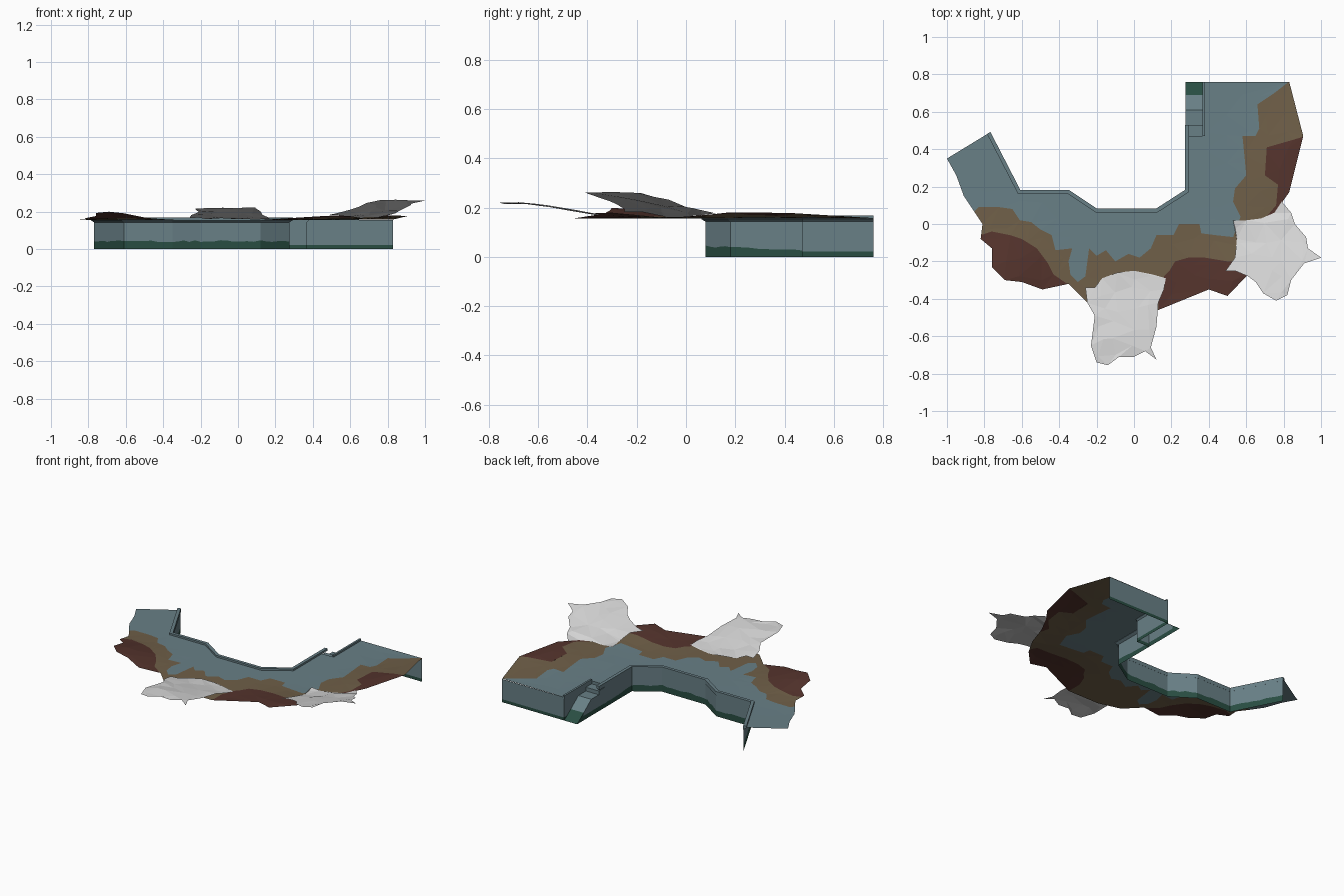
import bpy, math, random
from mathutils import Vector
from mathutils.geometry import delaunay_2d_cdt

if "Cube" in bpy.data.objects:
    bpy.data.objects.remove(bpy.data.objects["Cube"])

random.seed(4)
TOP = 0.155


def material(name, r, g, b):
    m = bpy.data.materials.new(name)
    m.diffuse_color = (r, g, b, 1)
    m.use_nodes = True
    m.node_tree.nodes["Principled BSDF"].inputs["Base Color"].default_value = m.diffuse_color
    return m


STONE = material("blue grey stone", 0.14, 0.215, 0.24)
EARTH = material("brown earth", 0.16, 0.115, 0.065)
CLAY = material("dark red clay", 0.09, 0.034, 0.026)
ALGAE = material("green algae", 0.022, 0.075, 0.055)
ROCK = material("pale rock", 0.68, 0.68, 0.68)


def make(name, verts, faces, mats, index=None):
    me = bpy.data.meshes.new(name)
    me.from_pydata([tuple(v) for v in verts], [], faces)
    for m in mats:
        me.materials.append(m)
    if index:
        me.polygons.foreach_set("material_index", index)
    me.update()
    ob = bpy.data.objects.new(name, me)
    bpy.context.collection.objects.link(ob)
    return ob


def pairs(s):
    n = [float(v) / 100 for v in s]
    return list(zip(n[::2], n[1::2]))


def inside(p, poly):
    hit = False
    for (ax, ay), (bx, by) in zip(poly, poly[1:] + poly[:1]):
        if (ay > p[1]) != (by > p[1]) and p[0] < (bx - ax) * (p[1] - ay) / (by - ay) + ax:
            hit = not hit
    return hit


def ground(x, y):
    z = TOP
    for cx, cy, sx, sy, a in ((-.7, -.28, .13, .13, .045), (.88, .28, .15, .22, .03),
                              (.52, -.32, .15, .12, .025)):
        z += a * math.exp(-((x - cx) / sx) ** 2 / 2 - ((y - cy) / sy) ** 2 / 2)
    return z


def sheet(name, outline, zones, height, mats, step, jitter):
    """Triangulated sheet inside an outline; zones are (polygon, material slot)."""
    pts, edges = [], []
    for poly in [outline] + [z[0] for z in zones]:
        k, n = len(pts), len(poly)
        pts += [Vector(p) for p in poly]
        edges += [(k + i, k + (i + 1) % n) for i in range(n)]
    n = int(1 / step) + 1
    for i in range(-n, n + 1):
        for j in range(-n, n + 1):
            p = Vector((i * step + random.uniform(-.3, .3) * step,
                        j * step + random.uniform(-.3, .3) * step))
            if inside(p, outline):
                pts.append(p)
    vs, _, fs = delaunay_2d_cdt(pts, edges, [], 0, 1e-5)[:3]
    faces, index = [], []
    for f in fs:
        c = sum((vs[i] for i in f), Vector((0, 0))) / len(f)
        if inside(c, outline):
            slot = 0
            for poly, s in zones:
                if inside(c, poly):
                    slot = s
            faces.append(list(f))
            index.append(slot)
    used = sorted({i for f in faces for i in f})
    new = {o: i for i, o in enumerate(used)}
    verts = [(vs[i].x, vs[i].y, height(vs[i].x, vs[i].y) + random.uniform(-jitter, jitter))
             for i in used]
    return make(name, verts, [[new[i] for i in f] for f in faces], mats, index)


# Land: quay deck, earth band and clay banks
quay = pairs([-77, 49, -61, 18, -35, 18, -20, 8, 12, 8, 27.5, 18, 27.5, 47])
land = pairs([-100, 35]) + quay + pairs([
    37, 47, 37, 76, 83, 76, 90.5, 47, 83, 17, 78, 10, 73, 0, 68, -15, 60, -28, 50, -38.5,
    40, -35, 13, -46, -10, -46, -25, -42, -35, -32, -49, -35, -60, -31, -69, -30, -76, -23,
    -76, -13, -82, -8, -81, 0, -91, 15, -95, 26])
earth = pairs([
    84, 77, 75, 70, 66, 64, 67, 51, 65, 47, 58, 47, 59, 37, 60, 26, 54, 19, 53, 12, 57, 4,
    53, -7, 44, -6, 36, -5, 35, 0, 24, 0, 21, -6, 12, -6, 9, -13, 3, -18, -3, -16, -10, -20,
    -15, -14, -20, -17, -24, -13, -26, -28, -30, -31, -34, -27, -35, -20, -33, -13, -42, -14,
    -44, -6, -50, -3, -55, 1, -61, 2, -65, 8, -72, 9, -83, 9, -90, 2, -90, -60, 100, -60, 100, 77])
clay_right = pairs([95, 48, 85, 45, 71, 41, 70, 26, 77, 21, 76, 10, 70, 3, 72, -5, 95, 10])
clay_mid = pairs([60, -20, 50, -20, 38, -18, 29, -18, 22, -20, 19, -25, 16, -28, 13, -36,
                  13, -50, 70, -50])
clay_left = pairs([-85, -7, -82, -6, -76, -4, -66, -6, -60, -8, -52, -13, -46, -21, -43, -27,
                   -35, -32.5, -38, -45, -85, -45])
sheet("land_surface", land, [(earth, 1), (clay_right, 2), (clay_mid, 2), (clay_left, 2)],
      ground, [STONE, EARTH, CLAY], 0.1, 0)

# Two rock slabs jutting out from the land
rock_a = pairs([-26, -34, -21, -34, -17, -29, -9, -26, 0, -25, 10, -27, 17, -29, 16, -35, 13, -42,
                12, -55, 9, -66, 12, -72.5, 6, -68, 0, -71, -8, -71, -14, -75.5, -20, -74,
                -23, -65, -21, -49, -25, -42])[::-1]
rock_b = pairs([53, 2, 60, 2, 68, 3, 75, 6, 79, 12, 84, 6, 86, 0, 92, -7, 93, -13, 100, -18,
                91, -21, 84, -30, 82, -38, 76, -41, 69, -37, 65, -31, 61, -28, 54, -25,
                49, -25, 54, -18, 55, -8])[::-1]


def rise_a(x, y):
    t = min(1, max(0, (-.3 - y) / .32))
    return max(ground(x, y) + .006, .16 + .058 * t)


def rise_b(x, y):
    d = (x - .55) * .7 - y * .7
    return max(ground(x, y) + .006, .16 + min(.1, max(0, d - .05) * .28))


sheet("rock_slab_front", rock_a, [], rise_a, [ROCK], .09, .004)
sheet("rock_slab_right", rock_b, [], rise_b, [ROCK], .09, .005)


# Harbour walls with an algae line; the water is on the left of the path
def wall(name, path, level, wobble):
    cols = []
    for a, b in zip(path, path[1:]):
        a, b = Vector(a), Vector(b)
        n = max(1, int((b - a).length / .035)) if wobble else 1
        cols += [a.lerp(b, i / n) for i in range(n)]
    cols.append(Vector(path[-1]))
    verts, faces, index = [], [], []
    for p in cols:
        g = level(p) + random.uniform(-wobble, wobble)
        verts += [(p.x, p.y, z) for z in (0, g, TOP)]
    for i in range(len(cols) - 1):
        k = 3 * i
        faces += [(k + 3, k, k + 1, k + 4), (k + 4, k + 1, k + 2, k + 5)]
        index += [1, 0]
    make(name, verts, faces, [STONE, ALGAE], index)


wall("quay_wall", quay, lambda p: .042 - .02 * max(0, p.y - .2) / .3 * (p.x > 0), .005)
wall("stair_inner_wall", [(.275, .47), (.37, .47), (.37, .76)], lambda p: .022, 0)
wall("end_wall", [(.37, .76), (.83, .76)], lambda p: .02, 0)


# Raised curbs along the quay edge
def curb(name, path, width=.018, height=.167):
    pts = [Vector(p) for p in path]
    verts, faces = [], []
    for i, p in enumerate(pts):
        ns = []
        for a, b in ((i - 1, i), (i, i + 1)):
            if a >= 0 and b < len(pts):
                d = (pts[b] - pts[a]).normalized()
                ns.append(Vector((d.y, -d.x)))
        n = sum(ns, Vector((0, 0))).normalized()
        n = n / n.dot(ns[0])
        o, q = p - n * .003, p + n * width
        verts += [(o.x, o.y, TOP - .014), (o.x, o.y, height), (q.x, q.y, height), (q.x, q.y, TOP - .002)]
    for i in range(len(pts) - 1):
        for j in range(4):
            a, b = 4 * i + j, 4 * i + (j + 1) % 4
            faces.append((a, b, b + 4, a + 4))
    e = 4 * len(pts) - 4
    faces += [(3, 2, 1, 0), (e, e + 1, e + 2, e + 3)]
    make(name, verts, faces, [STONE])


curb("quay_curb", quay[:-1] + [(.275, .53)])
curb("stair_curb", [(.37, .47), (.37, .76)], .01)

# Boat ramp in the notch: steps, landing, slope turning to algae, and its side
prof = [(.47, TOP), (.47, .135), (.53, .135), (.53, .11), (.61, .11), (.69, .05), (.76, 0)]
verts, faces, index = [], [], []
for y, z in prof:
    g = min(.03, z)
    verts += [(.275, y, z), (.37, y, z), (.275, y, g), (.275, y, 0)]
for i in range(len(prof) - 1):
    k = 4 * i
    faces.append((k, k + 1, k + 5, k + 4))
    index.append(int(i == 5))
    if prof[i][0] < prof[i + 1][0]:
        faces.append((k, k + 4, k + 6, k + 2) if i < 5 else (k, k + 4, k + 2))
        faces.append((k + 2, k + 6, k + 7, k + 3) if i < 5 else (k + 2, k + 4, k + 3))
        index += [int(i == 5), 1]
make("boat_ramp", verts, faces, [STONE, ALGAE], index)
